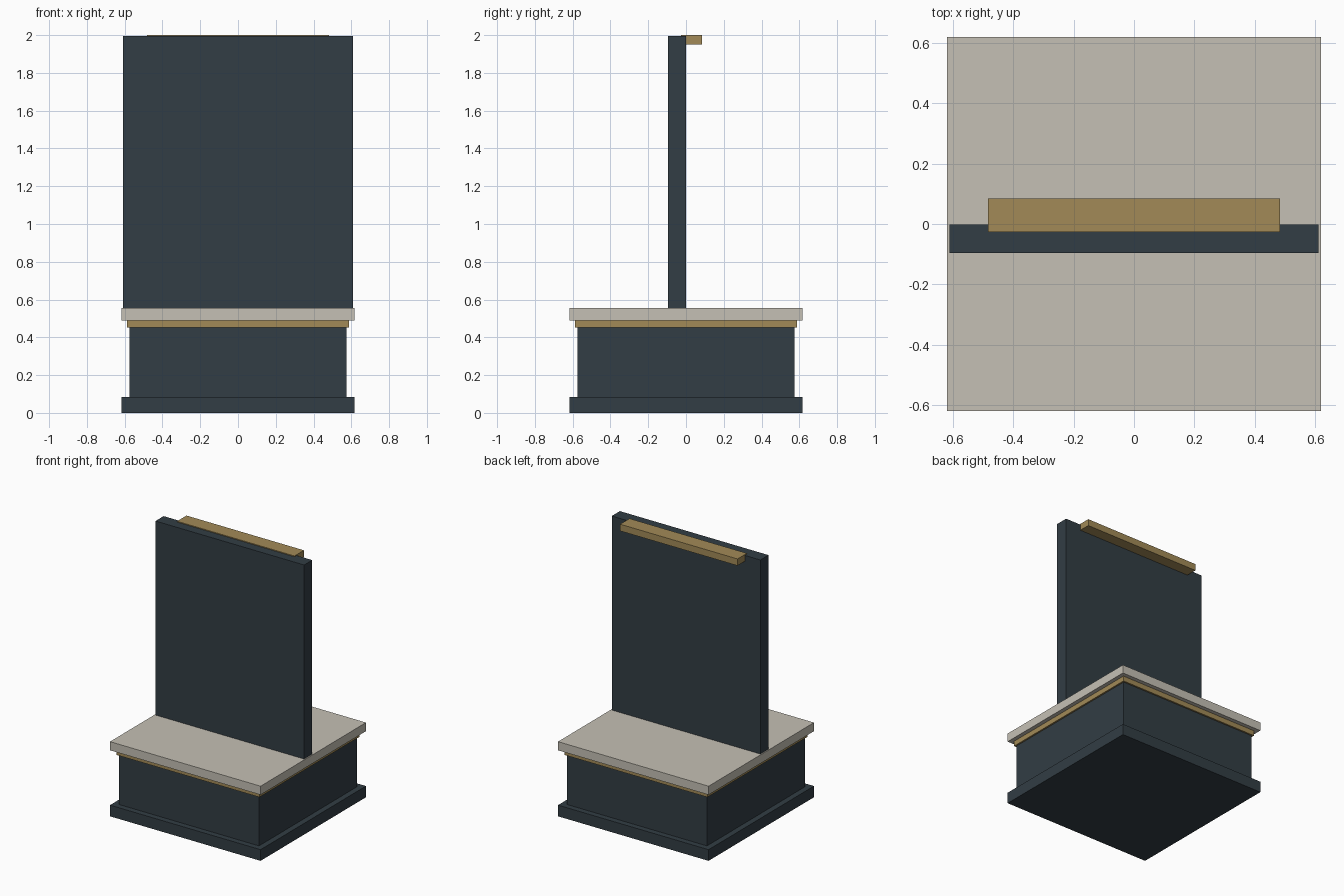
import bpy
import bmesh

if "Cube" in bpy.data.objects:
    bpy.data.objects.remove(bpy.data.objects["Cube"])


def material(name, rgb):
    m = bpy.data.materials.new(name)
    m.diffuse_color = (*rgb, 1.0)
    m.use_nodes = True
    m.node_tree.nodes["Principled BSDF"].inputs["Base Color"].default_value = m.diffuse_color
    return m


slate = material("dark_slate", (0.032, 0.047, 0.058))
brass = material("aged_brass", (0.36, 0.255, 0.096))
stone = material("pale_stone", (0.56, 0.53, 0.46))


def box(name, x, y, z, mat):
    """Box from (min, max) ranges along each axis."""
    bm = bmesh.new()
    bmesh.ops.create_cube(bm, size=1.0)
    for v in bm.verts:
        v.co = [r[0] if c < 0 else r[1] for c, r in zip(v.co, (x, y, z))]
    mesh = bpy.data.meshes.new(name)
    bm.to_mesh(mesh)
    bm.free()
    mesh.materials.append(mat)
    obj = bpy.data.objects.new(name, mesh)
    bpy.context.collection.objects.link(obj)
    return obj


# Square pedestal layers: name, half width, bottom, top, colour
for name, half, z0, z1, mat in (
    ("plinth", 0.618, 0.0, 0.083, slate),
    ("pedestal_body", 0.575, 0.083, 0.452, slate),
    ("trim_band", 0.587, 0.452, 0.49, brass),
    ("top_slab", 0.618, 0.49, 0.554, stone),
):
    box(name, (-half, half), (-half, half), (z0, z1), mat)

# Upright panel standing on the slab
box("upright_panel", (-0.61, 0.61), (-0.096, -0.001), (0.554, 1.994), slate)

# Rail let into the top rear edge of the panel
box("top_rail", (-0.482, 0.482), (-0.026, 0.084), (1.95, 2.0), brass)
